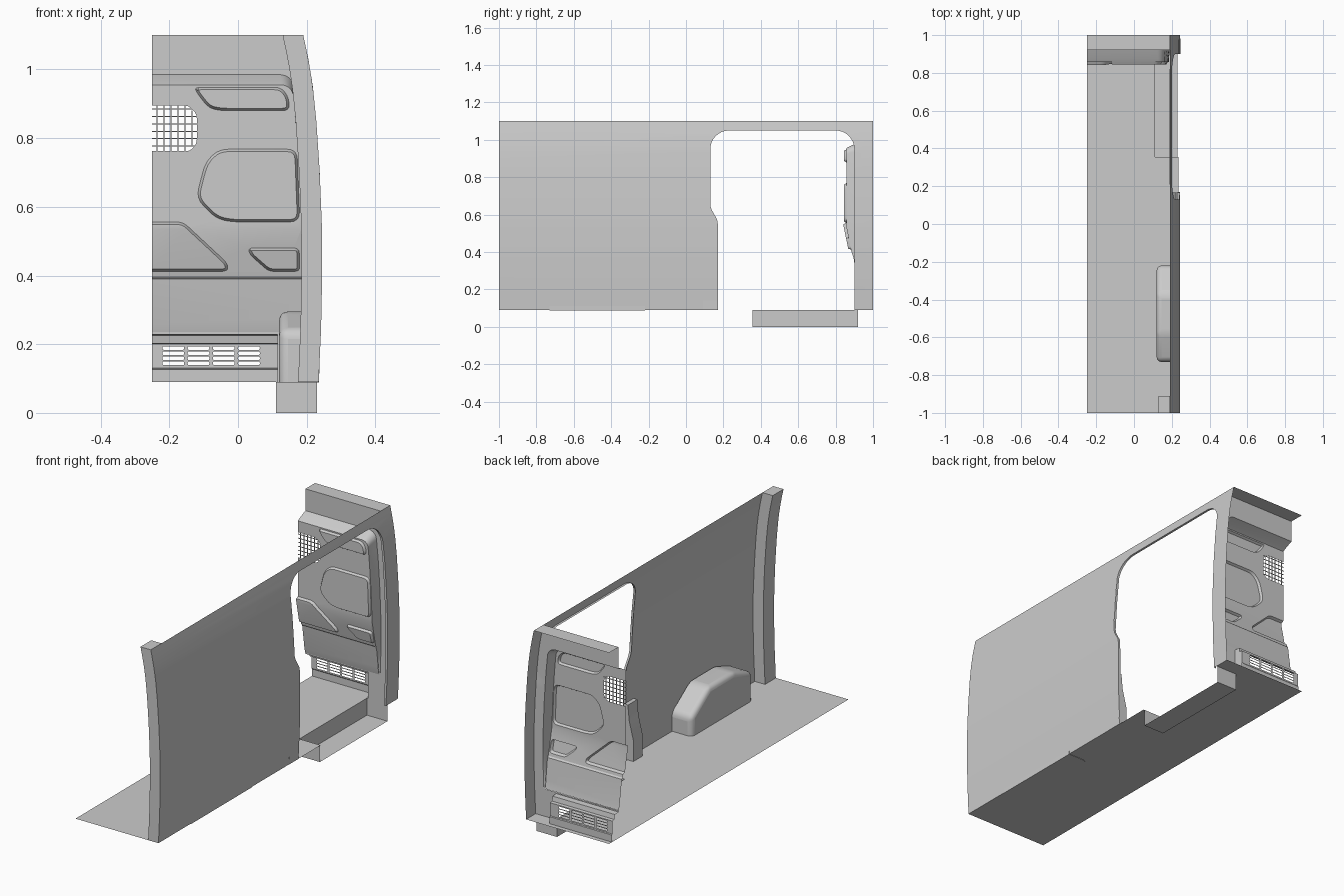
import bpy, bmesh, math
from mathutils import Vector
from mathutils.geometry import delaunay_2d_cdt

if "Cube" in bpy.data.objects:
    bpy.data.objects.remove(bpy.data.objects["Cube"])

def lerp_table(t, z):
    for (a, va), (b, vb) in zip(t, t[1:]):
        if z <= b:
            return va + (vb - va) * (z - a) / (b - a)
    return t[-1][1]

# curved side profile x(z) and bulkhead depth y(z)
SKIN = [(.09, .235), (.25, .242), (.4, .245), (.55, .244), (.7, .238), (.85, .228), (.95, .218), (1.03, .205), (1.1, .19)]
DEPTH = [(.09, .92), (.235, .918), (.26, .912), (.39, .893), (.397, .886), (.41, .883), (.535, .857), (1.1, .857)]
skin = lambda z: lerp_table(SKIN, z)
depth = lambda z: lerp_table(DEPTH, z)
ZS = [.09 + 1.01 * i / 24 for i in range(25)]

def finish(name, verts, faces, fix=True):
    me = bpy.data.meshes.new(name)
    me.from_pydata([tuple(v) for v in verts], [], faces)
    bm = bmesh.new()
    bm.from_mesh(me)
    bmesh.ops.remove_doubles(bm, verts=bm.verts, dist=1e-5)
    if fix:
        bmesh.ops.recalc_face_normals(bm, faces=bm.faces)
    bm.to_mesh(me)
    bm.free()
    ob = bpy.data.objects.new(name, me)
    bpy.context.collection.objects.link(ob)
    bpy.ops.object.select_all(action='DESELECT')
    ob.select_set(True)
    bpy.context.view_layer.objects.active = ob
    bpy.ops.object.shade_smooth_by_angle(angle=math.radians(30))
    return ob

def inside(p, poly):
    hit = False
    for a, b in zip(poly, poly[1:] + poly[:1]):
        if (a[1] > p[1]) != (b[1] > p[1]) and p[0] < (b[0] - a[0]) * (p[1] - a[1]) / (b[1] - a[1]) + a[0]:
            hit = not hit
    return hit

def inset(poly, d):
    out = []
    n = len(poly)
    area = sum(poly[i - 1][0] * poly[i][1] - poly[i][0] * poly[i - 1][1] for i in range(n))
    s = 1 if area > 0 else -1
    for i in range(n):
        a, p, b = (Vector(poly[j % n]) for j in (i - 1, i, i + 1))
        e, f = (p - a).normalized(), (b - p).normalized()
        n1, n2 = Vector((-e.y, e.x)) * s, Vector((-f.y, f.x)) * s
        out.append(tuple(p + (n1 + n2) / (1 + n1.dot(n2)) * d))
    return out

def rounded(pts, r, n=4):
    out = []
    for i, p in enumerate(pts):
        a, p, b = Vector(pts[i - 1]), Vector(p), Vector(pts[(i + 1) % len(pts)])
        s = p + (a - p).normalized() * min(r, (a - p).length * .45)
        e = p + (b - p).normalized() * min(r, (b - p).length * .45)
        for k in range(n + 1):
            t = k / n
            out.append(tuple(s * (1 - t) ** 2 + p * 2 * t * (1 - t) + e * t * t))
    return out

def sheet(name, outline, place, holes=(), raised=(), levels=()):
    """Triangulated sheet with holes and embossed regions, placed by place(u, v, h)."""
    verts, edges = [], []
    def loop(poly):
        k = len(verts)
        verts.extend(Vector(p) for p in poly)
        edges.extend((k + i, k + (i + 1) % len(poly)) for i in range(len(poly)))
    for poly in [outline, *holes]:
        loop(poly)
    for poly, h in raised:
        loop(poly)
        loop(inset(poly, .007))
    u0, u1 = min(p[0] for p in outline), max(p[0] for p in outline)
    for z in levels:
        k = len(verts)
        verts.extend([Vector((u0, z)), Vector((u1, z))])
        edges.append((k, k + 1))
    vs, _, fs, *_ = delaunay_2d_cdt(verts, edges, [], 0, 1e-5)
    mids = [(inset(poly, .0035), h) for poly, h in raised]
    keep = []
    for f in fs:
        c = sum((vs[i] for i in f), Vector((0, 0))) / len(f)
        if inside(c, outline) and not any(inside(c, q) for q in holes):
            keep.append(tuple(f))
    pos = [place(v.x, v.y, next((h for q, h in mids if inside(v, q)), 0)) for v in vs]
    ob = finish(name, pos, keep, False)
    bm = bmesh.new()
    bm.from_mesh(ob.data)
    bmesh.ops.delete(bm, geom=[v for v in bm.verts if not v.link_faces], context='VERTS')
    bm.to_mesh(ob.data)
    bm.free()
    return ob

def loft(name, rows, caps=False):
    n = len(rows[0])
    verts = [p for r in rows for p in r]
    faces = [(j * n + i, j * n + i + 1, (j + 1) * n + i + 1, (j + 1) * n + i)
             for j in range(len(rows) - 1) for i in range(n - 1)]
    if caps:
        faces += [tuple(range(n)), tuple(range(len(verts) - n, len(verts)))]
    return finish(name, verts, faces)

def prism(name, profile, place, a, b):
    return loft(name, [[place(u, v, t) for u, v in profile + profile[:1]] for t in (a, b)], True)

# outer side wall with sliding-door opening
arc = lambda cy, cz, r, a0, a1: [(cy + r * math.cos(math.radians(a0 + (a1 - a0) * i / 8)),
                                  cz + r * math.sin(math.radians(a0 + (a1 - a0) * i / 8))) for i in range(9)]
door = [(.17, .09), (.17, .3), (.17, .55), (.166, .575), (.136, .628), (.13, .65), (.13, .8)] \
    + arc(.23, .95, .1, 180, 90) + arc(.8, .95, .1, 90, 0) + [(.9, z) for z in (.85, .7, .55, .4, .25, .09)]
sheet("side_wall", [(-1, .09)] + door + [(1, .09), (1, 1.1), (-1, 1.1)],
      lambda u, v, h: (skin(v), u, v), levels=ZS[1:-1])
loft("door_jamb", [[(skin(z) - d, y, z) for y, z in door] for d in (0, .012)])

# rear pillar and door-edge stub
loft("rear_pillar", [[(skin(z) - d, y, z) for d, y in ((0, -1), (.06, -1), (.06, -.91), (0, -.91))] for z in ZS], True)
prism("door_pillar_base", [(.236, .09), (.19, .09), (.19, .2), (.215, .3), (.222, .38), (.243, .38)],
      lambda u, v, t: (u, t, v), .09, .168)

# wheel arch
arch = prism("wheel_arch", [(-.73, .088), (-.22, .088), (-.22, .19), (-.37, .295), (-.58, .295), (-.73, .24)],
             lambda u, v, t: (t, u, v), .12, .236)
bm = bmesh.new()
bm.from_mesh(arch.data)
sel = [e for e in bm.edges if max(v.co.z for v in e.verts) > .1 and min(v.co.x for v in e.verts) < .2
       and not (abs(e.verts[0].co.x - e.verts[1].co.x) < .01 and min(v.co.z for v in e.verts) < .1 and e.calc_length() > .4)]
bmesh.ops.bevel(bm, geom=sel, offset=.025, segments=4, profile=.5, affect='EDGES')
bm.to_mesh(arch.data)
bm.free()
bpy.context.view_layer.objects.active = arch
arch.select_set(True)
bpy.ops.object.shade_smooth_by_angle(angle=math.radians(30))

# floor and entry step
sheet("floor", [(-.25, -1), (.235, -1), (.235, .355), (.11, .355), (.11, .92), (.235, .92), (.235, 1), (-.25, 1)],
      lambda u, v, h: (u, v, .09))
finish("entry_step", [(x, y, z) for z in (0, .09) for x, y in ((.23, .355), (.11, .355), (.11, .92), (.23, .92))],
       [(0, 1, 2, 3), (0, 1, 5, 4), (1, 2, 6, 5), (2, 3, 7, 6)])

# bulkhead panel outline: right edge follows the wall, rounded top corner
def panel_path(gap, top, r):
    zs = [.235 + (top - r - .235) * i / 16 for i in range(17)]
    cx = skin(top - r) - gap - r
    return [(skin(z) - gap, z) for z in zs] + arc(cx, top - r, r, 0, 90)[1:] + [(-.25, top)]
inner, outer = panel_path(.06, .955, .035), panel_path(.053, .985, .045)
grille = rounded([(-.3, .762), (-.14, .762), (-.12, .785), (-.12, .87), (-.145, .895), (-.3, .895)], .012)
raised = [
    (rounded([(-.128, .948), (-.115, .925), (-.085, .888), (-.05, .88), (.15, .88), (.147, .92), (.125, .948)], .02), .012),
    (rounded([(-.122, .625), (-.095, .73), (-.055, .768), (.172, .768), (.18, .556), (-.02, .556), (-.065, .567)], .03), .012),
    (rounded([(-.35, .556), (-.16, .556), (-.03, .435), (-.03, .412), (-.35, .412)], .02), .014),
    (rounded([(.03, .48), (.178, .48), (.18, .412), (.09, .412), (.035, .46)], .015), .014)]
sheet("bulkhead_panel", [(-.25, .235)] + inner, lambda u, v, h: (u, depth(v) - h, v), [grille], raised,
      [z for z, _ in DEPTH[2:-1]])
loft("bulkhead_rim", [[(x, depth(z), z) for x, z in inner],
                      [(x, depth(z) * .7 + .92 * .3, z + (w - z) * .35) for (x, z), (_, w) in zip(inner, outer)],
                      [(x, .92, z) for x, z in outer]])

# bulkhead surround and header shelf
sheet("bulkhead_frame", [(-.25, .09)] + [(skin(z), z) for z in ZS] + [(-.25, 1.1)],
      lambda u, v, h: (u, .92, v),
      [[(-.26, .235)] + outer[:-1] + [(-.26, .985)], [(-.26, .08), (.115, .08), (.115, .228), (-.26, .228)]])
finish("header_shelf", [(-.25, .92, 1.1), (.19, .92, 1.1), (.19, 1, 1.1), (-.25, 1, 1.1)], [(0, 1, 2, 3)])

# wire grille
def bar(name, x0, x1, z0, z1):
    prism(name, [(x0, z0), (x1, z0), (x1, z1), (x0, z1)], lambda u, v, t: (u, t, v), .858, .861)
for i in range(6):
    z = .777 + i * .0215
    bar("grille_bar_across", -.25, -.119, z - .0015, z + .0015)
    x = -.236 + i * .0205
    bar("grille_bar_upright", x - .0015, x + .0015, .761 + .015 * (i == 5), .896 - .015 * (i == 5))

# vent box with four groups of slots
vent = [(.92, .228), (.95, .226), (.955, .202), (.972, .2)]
loft("vent_top", [[(x, y, z) for y, z in vent] for x in (-.25, .115)])
finish("vent_end", [(.115, y, z) for y, z in vent + [(.972, .09), (.92, .09)]], [tuple(range(6))])
slots = []
for g in range(4):
    for r in range(4):
        x, z = -.22 + g * .0735, .139 + r * .0148
        slots.append(rounded([(x, z), (x + .063, z), (x + .063, z + .0105), (x, z + .0105)], .004, 2))
sheet("vent_panel", [(-.25, .09), (.115, .09), (.115, .2), (-.25, .2)],
      lambda u, v, h: (u, .975 if v < .128 else .972, v), slots, levels=[.127, .131])
